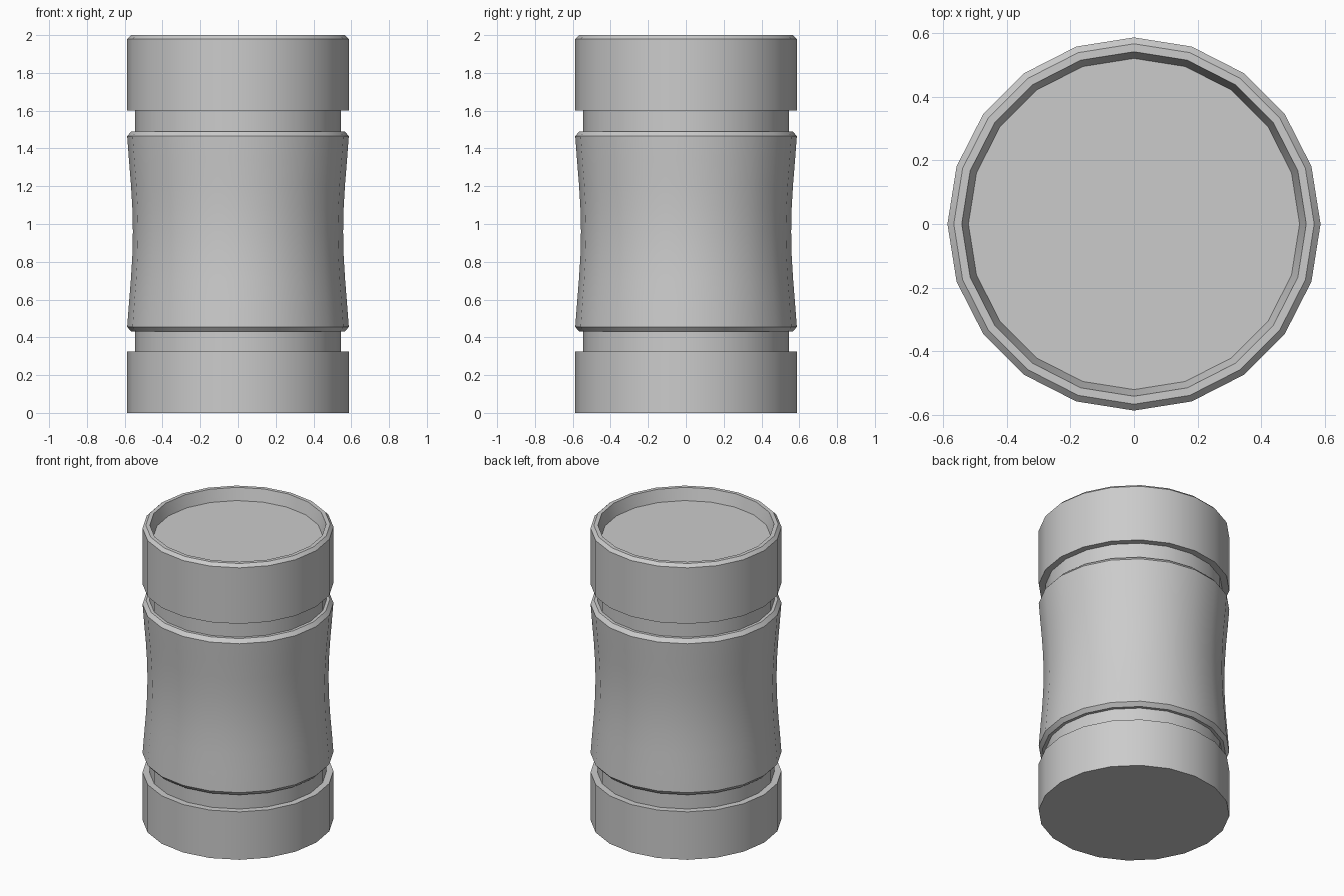
import bpy, bmesh, math

if "Cube" in bpy.data.objects:
    bpy.data.objects.remove(bpy.data.objects["Cube"])

SIDES = 20
R = 0.587


def lathe(name, profile):
    """Revolve (radius, z) points, bottom to top, and cap both ends."""
    bm = bmesh.new()
    rings = []
    for r, z in profile:
        rings.append([bm.verts.new((r * math.cos(2 * math.pi * i / SIDES),
                                    r * math.sin(2 * math.pi * i / SIDES), z))
                      for i in range(SIDES)])
    for a, b in zip(rings, rings[1:]):
        for i in range(SIDES):
            j = (i + 1) % SIDES
            bm.faces.new((a[i], a[j], b[j], b[i]))
    bm.faces.new(rings[0][::-1])
    bm.faces.new(rings[-1])
    mesh = bpy.data.meshes.new(name)
    bm.to_mesh(mesh)
    bm.free()
    obj = bpy.data.objects.new(name, mesh)
    bpy.context.collection.objects.link(obj)
    bpy.ops.object.select_all(action='DESELECT')
    obj.select_set(True)
    bpy.context.view_layer.objects.active = obj
    bpy.ops.object.shade_smooth_by_angle(angle=math.radians(30))
    return obj


# Base, lower groove and bevelled lower edge of the grip
lower = [(R, 0), (R, 0.325), (0.545, 0.325), (0.545, 0.43), (0.565, 0.43)]

# Grip with a gently pinched waist
STEPS = 8
z0, z1 = 0.455, 1.465
waist = []
for k in range(STEPS + 1):
    t = k / STEPS
    waist.append((R - 0.03 * math.sin(math.pi * t) ** 1.2 if 0 < k < STEPS else R,
                  z0 + (z1 - z0) * t))

# Upper groove, lid and recessed top
upper = [(0.565, 1.49), (0.545, 1.49), (0.545, 1.6), (R, 1.6), (R, 1.98),
         (0.567, 2.0), (0.542, 2.0), (0.521, 1.92)]

lathe("canister_body", lower + waist + upper)
